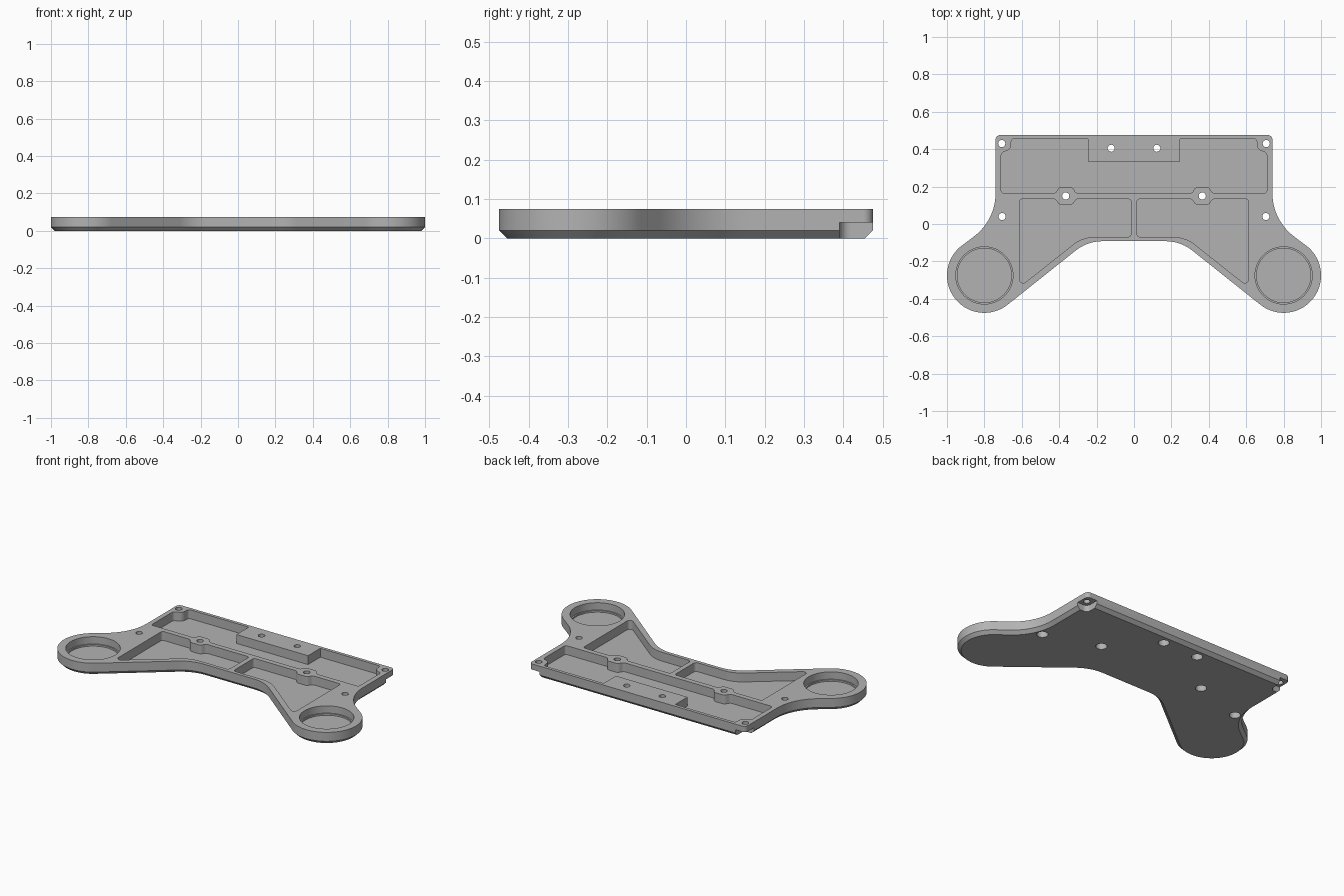
import bpy, bmesh, math
from mathutils import Vector

TOP, FLOOR, CHAMFER = 0.075, 0.02, 0.02

if "Cube" in bpy.data.objects:
    bpy.data.objects.remove(bpy.data.objects["Cube"])

grey = bpy.data.materials.new("light grey")
grey.use_nodes = True
grey.diffuse_color = (0.45, 0.45, 0.45, 1)
grey.node_tree.nodes["Principled BSDF"].inputs["Base Color"].default_value = (0.45, 0.45, 0.45, 1)


def rounded(corners, steps=10):
    """Turn (x, y, radius) corners into a 2D outline with tangent arcs."""
    out = []
    for i, (x, y, r) in enumerate(corners):
        p = Vector((x, y))
        if r == 0:
            out.append(p)
            continue
        a = (Vector(corners[i - 1][:2]) - p).normalized()
        b = (Vector(corners[(i + 1) % len(corners)][:2]) - p).normalized()
        half = a.angle(b) / 2
        centre = p + (a + b).normalized() * (r / math.sin(half))
        start = p + a * (r / math.tan(half)) - centre
        end = p + b * (r / math.tan(half)) - centre
        sweep = start.angle_signed(end)
        for k in range(steps + 1):
            t = -sweep * k / steps
            c, s = math.cos(t), math.sin(t)
            out.append(centre + Vector((start.x * c - start.y * s, start.x * s + start.y * c)))
    return out


def mirrored(half):
    return half + [(-x, y, r) for x, y, r in reversed(half)]


def circle(cx, cy, r, n=48, a0=0, a1=360):
    full = a1 - a0 == 360
    count = n if full else n + 1
    angles = [math.radians(a0 + (a1 - a0) * k / n) for k in range(count)]
    return [Vector((cx + r * math.cos(a), cy + r * math.sin(a))) for a in angles]


def prism(name, outline, z0, z1, chamfer=0):
    """Extrude an outline between two heights, with an optional bottom chamfer."""
    bm = bmesh.new()
    base = bm.faces.new([bm.verts.new((p.x, p.y, z0 + chamfer)) for p in outline])
    bm.normal_update()
    if base.normal.z > 0:
        base.normal_flip()
    top = bmesh.ops.extrude_face_region(bm, geom=[base], use_keep_orig=True)
    for v in [g for g in top["geom"] if isinstance(g, bmesh.types.BMVert)]:
        v.co.z = z1
    bmesh.ops.recalc_face_normals(bm, faces=bm.faces[:])
    if chamfer:
        low = min(bm.faces, key=lambda f: f.calc_center_median().z)
        bmesh.ops.inset_region(bm, faces=[low], thickness=chamfer, use_even_offset=True)
        for v in low.verts:
            v.co.z = z0
    mesh = bpy.data.meshes.new(name)
    bm.to_mesh(mesh)
    bm.free()
    ob = bpy.data.objects.new(name, mesh)
    bpy.context.collection.objects.link(ob)
    mesh.materials.append(grey)
    return ob


# Plate: straight back, two round lobes at the front corners
lobe = [(p.x, p.y, 0) for p in circle(0.8, -0.275, 0.2, 40, -128.3, 53.1)]
half_plate = [(0.249, -0.092, 0.23)] + lobe + [(0.74, 0.02, 0.29), (0.74, 0.475, 0.024)]
plate = prism("base_plate", rounded(mirrored(half_plate)), 0, TOP, CHAMFER)

cutters = []


def cut(name, outline, z0, z1):
    ob = prism(name, outline, z0, z1)
    ob.hide_render = True
    cutters.append(ob)


# Wide rear pocket, running round the bosses, corner posts and middle tab
rear_half = [(0.31, 0.165, 0.02), (0.33, 0.198, 0.025), (0.4, 0.198, 0.025),
             (0.42, 0.165, 0.02), (0.71, 0.165, 0.015), (0.71, 0.38, 0.02),
             (0.66, 0.4, 0.03), (0.655, 0.455, 0.015), (0.245, 0.455, 0), (0.245, 0.335, 0)]
cut("rear_pocket", rounded(mirrored(rear_half)), FLOOR, 0.1)

front_pocket = [(0.015, -0.07, 0.02), (0.275, -0.07, 0.18), (0.612, -0.337, 0.02),
                (0.612, 0.133, 0.015), (0.42, 0.133, 0.02), (0.4, 0.102, 0.025),
                (0.33, 0.102, 0.025), (0.31, 0.133, 0.02), (0.015, 0.133, 0.015)]
notch = [(0.67, 0.39, 0.03), (0.8, 0.39, 0), (0.8, 0.55, 0), (0.67, 0.55, 0)]

for side in (1, -1):
    flip = lambda pts: [Vector((p.x * side, p.y)) for p in pts]
    cut("front_pocket", flip(rounded(front_pocket)), FLOOR, 0.1)
    # Stepped round recess in each lobe
    cut("lobe_recess", flip(circle(0.8, -0.275, 0.153)), 0.03, 0.1)
    cut("lobe_floor", flip(circle(0.8, -0.275, 0.145)), FLOOR, 0.05)
    # Open notch under each rear corner
    cut("corner_notch", flip(rounded(notch)), -0.05, 0.04)
    # Screw holes, counterbored from below
    for x, y, bored in ((0.707, 0.43, False), (0.705, 0.04, True),
                        (0.365, 0.15, True), (0.122, 0.405, True)):
        cut("screw_hole", flip(circle(x, y, 0.019, 24)), -0.05, 0.1)
        if bored:
            cut("counterbore", flip(circle(x, y, 0.032, 24)), -0.05, 0.04)

bpy.context.view_layer.objects.active = plate
for ob in cutters:
    mod = plate.modifiers.new(ob.name, "BOOLEAN")
    mod.operation, mod.solver, mod.object = "DIFFERENCE", "EXACT", ob
    bpy.ops.object.modifier_apply(modifier=mod.name)
    bpy.data.objects.remove(ob)

for ob in bpy.context.selected_objects:
    ob.select_set(False)
plate.select_set(True)
bpy.ops.object.shade_smooth_by_angle(angle=math.radians(30))
